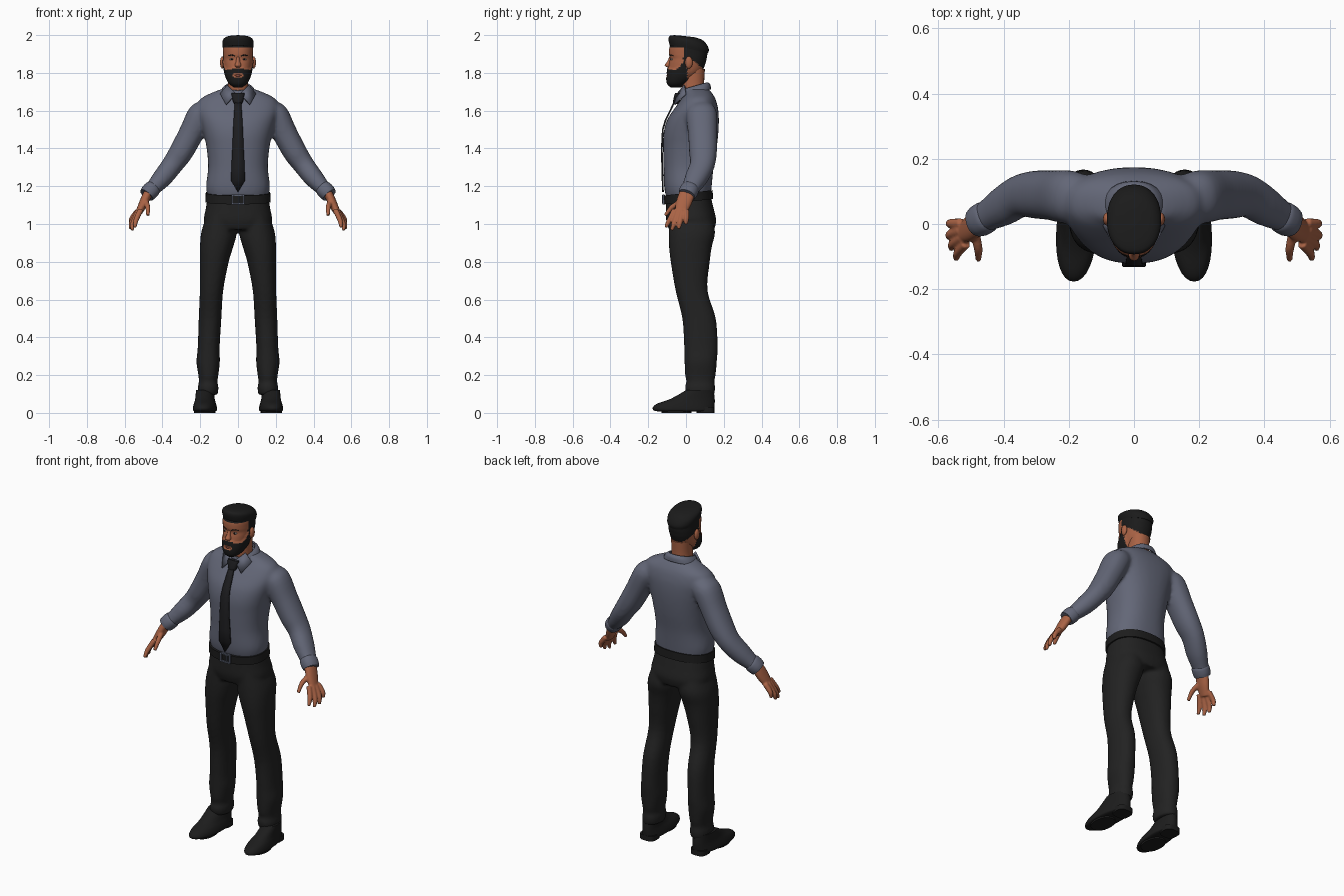
import bpy, bmesh, math
from mathutils import Vector, Matrix

if "Cube" in bpy.data.objects:
    bpy.data.objects.remove(bpy.data.objects["Cube"])


def material(name, r, g, b):
    m = bpy.data.materials.new(name)
    m.use_nodes = True
    m.diffuse_color = (r, g, b, 1)
    m.node_tree.nodes["Principled BSDF"].inputs["Base Color"].default_value = (r, g, b, 1)
    return m


skin = material("skin", .40, .125, .06)
hair = material("hair", .011, .011, .011)
cloth = material("shirt_cloth", .125, .135, .185)
wool = material("trouser_wool", .016, .016, .016)
leather = material("leather", .012, .012, .012)
silk = material("tie_silk", .013, .013, .015)
metal = material("buckle_metal", .10, .115, .16)
white = material("eye_white", .40, .37, .35)
lips = material("lips", .27, .075, .05)


# A section is a centre and two half-axis vectors
def flat(z, w, yf, yb, x=0, tilt=0, shear=0):
    return (Vector((x, (yf + yb) / 2, z)), Vector((w, 0, 0)),
            Vector((shear, (yb - yf) / 2, tilt)))


def tube(points, k=1):
    out = []
    for i, (x, y, z, r) in enumerate(points):
        a, b = points[max(i - 1, 0)], points[min(i + 1, len(points) - 1)]
        t = (Vector(b[:3]) - Vector(a[:3])).normalized()
        v = Vector((0, 1, 0))
        v = (v - t * v.dot(t)).normalized()
        out.append((Vector((x, y, z)), t.cross(v) * r, v * r * k))
    return out


def mirrored(secs):
    return [tuple(Vector((-v.x, v.y, v.z)) for v in s) for s in secs]


def spline(a, b, c, d, t):
    return .5 * (2 * b + (c - a) * t + (2 * a - 5 * b + 4 * c - d) * t ** 2
                 + (3 * b - a - 3 * c + d) * t ** 3)


def loft(bm, secs, n=24, p=2.2, steps=4, cap=True):
    last, dense = len(secs) - 1, []
    for i in range(last):
        q = [secs[min(max(i + j, 0), last)] for j in (-1, 0, 1, 2)]
        dense += [[spline(*(s[m] for s in q), k / steps) for m in range(3)]
                  for k in range(steps)]
    dense.append(secs[-1])
    power = lambda v: math.copysign(abs(v) ** (2 / p), v)
    rings = []
    for c, u, v in dense:
        angles = [math.tau * j / n for j in range(n)]
        rings.append([bm.verts.new(c + u * power(math.cos(a)) + v * power(math.sin(a)))
                      for a in angles])
    for r, s in zip(rings, rings[1:]):
        for j in range(n):
            bm.faces.new((r[j], r[(j + 1) % n], s[(j + 1) % n], s[j]))
    if cap:
        bm.faces.new(rings[0])
        bm.faces.new(rings[-1])


def pair(bm, secs, **kw):
    loft(bm, secs, **kw)
    loft(bm, mirrored(secs), **kw)


def ball(bm, centre, size):
    bmesh.ops.create_uvsphere(bm, u_segments=16, v_segments=10, radius=1,
                              matrix=Matrix.Translation(centre) @ Matrix.Diagonal((*size, 1)))


def box(bm, centre, size):
    bmesh.ops.create_cube(bm, size=1,
                          matrix=Matrix.Translation(centre) @ Matrix.Diagonal((*size, 1)))


def finish(name, bm, *mats, smooth=True, voxel=0, thick=0, relax=5):
    bmesh.ops.recalc_face_normals(bm, faces=bm.faces)
    me = bpy.data.meshes.new(name)
    bm.to_mesh(me)
    bm.free()
    for m in mats:
        me.materials.append(m)
    ob = bpy.data.objects.new(name, me)
    bpy.context.collection.objects.link(ob)
    if smooth:
        bpy.ops.object.select_all(action='DESELECT')
        ob.select_set(True)
        bpy.context.view_layer.objects.active = ob
        bpy.ops.object.shade_smooth_by_angle(angle=math.radians(50))
    if thick:
        s = ob.modifiers.new("thickness", 'SOLIDIFY')
        s.thickness, s.offset = thick, 0
    if voxel:
        r = ob.modifiers.new("blend", 'REMESH')
        r.mode, r.voxel_size, r.use_smooth_shade = 'VOXEL', voxel, True
        s = ob.modifiers.new("relax", 'SMOOTH')
        s.factor, s.iterations = .5, relax
    return ob


# Shirt: torso and sleeves blended
bm = bmesh.new()
loft(bm, [flat(1.14, .16, -.105, .13), flat(1.2, .169, -.116, .136), flat(1.3, .158, -.119, .146),
          flat(1.4, .166, -.121, .162), flat(1.48, .182, -.119, .171), flat(1.55, .2, -.1, .174),
          flat(1.61, .215, -.062, .17), flat(1.66, .2, -.026, .157), flat(1.69, .15, -.006, .14),
          flat(1.715, .085, -.01, .12)], n=40, p=2.35)
pair(bm, tube([(.14, .078, 1.61, .055), (.195, .082, 1.58, .07), (.25, .088, 1.475, .066),
               (.303, .09, 1.378, .063), (.35, .085, 1.31, .056), (.4, .055, 1.245, .052),
               (.45, .025, 1.19, .041), (.477, .01, 1.163, .037)], 1.17))
finish("shirt", bm, cloth, voxel=.01, relax=8)

# Cuffs
bm = bmesh.new()
pair(bm, tube([(.446, .027, 1.194, .039), (.455, .021, 1.185, .045), (.472, .011, 1.167, .045),
               (.484, .004, 1.153, .041)], 1.1))
finish("cuffs", bm, cloth)

# Collar band and points
bm = bmesh.new()
loft(bm, [flat(1.69, .095, -.03, .128, tilt=.022), flat(1.715, .08, -.032, .125, tilt=.022),
          flat(1.727, .064, -.03, .112, tilt=.02)], cap=False)
for s in (1, -1):
    bm.faces.new([bm.verts.new((s * x, y, z)) for x, y, z in (
        (.01, -.045, 1.69), (.063, -.06, 1.632), (.094, -.002, 1.688), (.056, -.008, 1.735))])
finish("collar", bm, cloth, thick=.008)

# Tie: knot and hanging blade
bm = bmesh.new()
loft(bm, [flat(1.69, .03, -.055, -.025), flat(1.67, .028, -.06, -.03),
          flat(1.64, .018, -.066, -.04)], n=12, p=3)
rows = [(1.65, -.06, .016), (1.6, -.083, .02), (1.55, -.108, .023), (1.5, -.123, .026),
        (1.4, -.128, .03), (1.3, -.126, .035), (1.23, -.124, .037), (1.17, -.122, .001)]
edges = [[bm.verts.new((s * w, y, z)) for s in (-1, 1)] for z, y, w in rows]
for (a, b), (c, d) in zip(edges, edges[1:]):
    bm.faces.new((a, b, d, c))
finish("tie", bm, silk, thick=.009)

# Trousers: hips and legs blended
bm = bmesh.new()
loft(bm, [flat(1.15, .16, -.105, .13), flat(1.08, .171, -.106, .147), flat(1.02, .181, -.105, .16),
          flat(.97, .16, -.09, .15)], n=40, p=2.4)
legs = [(1.06, .09, .07, -.09, .13), (.96, .1, .094, -.092, .154), (.88, .113, .088, -.09, .137),
        (.8, .125, .076, -.081, .126), (.65, .14, .062, -.056, .114), (.5, .148, .06, -.02, .158),
        (.35, .155, .058, -.01, .168), (.27, .158, .062, -.008, .163), (.2, .157, .053, -.005, .157),
        (.165, .158, .049, .002, .15), (.135, .158, .055, -.006, .155), (.095, .16, .052, .002, .15)]
pair(bm, [flat(z, w, a, b, x=x) for z, x, w, a, b in legs], n=28)
finish("trousers", bm, wool, voxel=.01, relax=4)

# Belt and buckle
bm = bmesh.new()
loft(bm, [flat(1.118, .173, -.115, .143, tilt=.014), flat(1.165, .171, -.118, .141, tilt=.014)],
     n=40, p=2.35, steps=1)
finish("belt", bm, leather)
bm = bmesh.new()
for s in (1, -1):
    box(bm, (s * .03, -.119, 1.13), (.008, .012, .052))
    box(bm, (0, -.119, 1.13 + s * .023), (.06, .012, .008))
box(bm, (.008, -.119, 1.13), (.007, .014, .045))
finish("belt_buckle", bm, metal, smooth=False)

# Shoes with heels
bm = bmesh.new()
shoes = [(.008, .05, -.15, .145), (.014, .062, -.172, .15), (.03, .062, -.175, .15),
         (.05, .057, -.15, .152), (.075, .05, -.08, .152), (.12, .046, 0, .147)]
pair(bm, [flat(z, w, a, b, x=.175, shear=-.01) for z, w, a, b in shoes], n=32)
pair(bm, [flat(z, .048, .055, .15, x=.168) for z in (0, .03)], p=3, steps=1)
pair(bm, [flat(z, .054, -.13, .03, x=.178) for z in (0, .014)], steps=1)
finish("shoes", bm, leather)

# Hands: palm, fingers and thumb blended
bm = bmesh.new()
pair(bm, tube([(.468, .012, 1.175, .024), (.485, 0, 1.145, .024), (.503, -.014, 1.105, .023),
               (.528, -.03, 1.055, .017)], 1.75))
fingers = [((.515, -.06, 1.075), (.54, -.088, 1.02), (.546, -.108, .983)),
           ((.527, -.042, 1.065), (.556, -.062, 1.005), (.56, -.076, .967)),
           ((.532, -.02, 1.065), (.564, -.032, 1.008), (.568, -.04, .974)),
           ((.53, .003, 1.07), (.563, .002, 1.028), (.567, 0, .998)),
           ((.49, -.02, 1.12), (.478, -.073, 1.09), (.477, -.11, 1.045))]
for f in fingers:
    pair(bm, tube([(*p, r) for p, r in zip(f, (.015, .0135, .009))]), n=12)
finish("hands", bm, skin, voxel=.005, relax=3)

# Neck and ears
bm = bmesh.new()
loft(bm, [flat(1.67, .06, -.015, .1), flat(1.74, .054, -.025, .096), flat(1.82, .056, -.02, .1)])
for s in (1, -1):
    ball(bm, (s * .083, .015, 1.855), (.012, .02, .032))
finish("neck_and_ears", bm, skin)

# Head, with beard and cropped hair coloured by position
bm = bmesh.new()
loft(bm, [flat(1.728, .02, -.08, -.03), flat(1.745, .043, -.096, 0), flat(1.775, .06, -.1, .045),
          flat(1.81, .07, -.096, .085), flat(1.85, .076, -.09, .103), flat(1.875, .078, -.085, .109),
          flat(1.9, .079, -.09, .113), flat(1.94, .078, -.086, .112), flat(1.97, .06, -.06, .08)],
     n=64, steps=6)
bmesh.ops.recalc_face_normals(bm, faces=bm.faces)
bm.normal_update()
bearded = set()
for f in bm.faces:
    x, y, z = f.calc_center_median()
    mouth = (x / .03) ** 2 + ((z - 1.787) / .012) ** 2 < 1
    edge = 1.815 + max(0, y + .05) * 1.1 + (.012 if abs(x) < .03 else 0)
    beard = y < .005 and z < edge and not mouth
    sideburn = -.015 < y < .012 and z > 1.84
    crop = z > 1.935 or (y > -.01 and z > 1.87 - (y - .03) * .8)
    f.material_index = int(beard or sideburn or crop)
    if beard:
        bearded.update(f.verts)
for v in bearded:
    v.co += v.normal * .005
finish("head", bm, skin, hair)

# Hair cap
bm = bmesh.new()
loft(bm, [flat(1.925, .079, -.086, .117, tilt=-.02), flat(1.95, .083, -.093, .121, tilt=-.026),
          flat(1.972, .08, -.088, .11, tilt=-.022), flat(1.987, .062, -.07, .085, tilt=-.012),
          flat(1.994, .03, -.045, .045, tilt=-.005)], n=40)
finish("hair_cap", bm, hair)

# Face details
bm = bmesh.new()
loft(bm, [flat(1.885, .008, -.088, -.07), flat(1.86, .011, -.1, -.07), flat(1.84, .017, -.113, -.07),
          flat(1.829, .012, -.1, -.07)], n=16)
finish("nose", bm, skin)
for name, mat, y, size in (("eyes", white, -.073, (.013, .01, .006)),
                           ("pupils", hair, -.08, (.005, .005, .005))):
    bm = bmesh.new()
    for s in (1, -1):
        ball(bm, (s * .032, y, 1.872), size)
    finish(name, bm, mat)
bm = bmesh.new()
pair(bm, tube([(.016, -.086, 1.889, .003), (.034, -.081, 1.895, .004), (.052, -.067, 1.89, .002)]), n=8)
finish("eyebrows", bm, hair)
bm = bmesh.new()
ball(bm, (0, -.095, 1.786), (.02, .008, .006))
finish("mouth", bm, lips)
